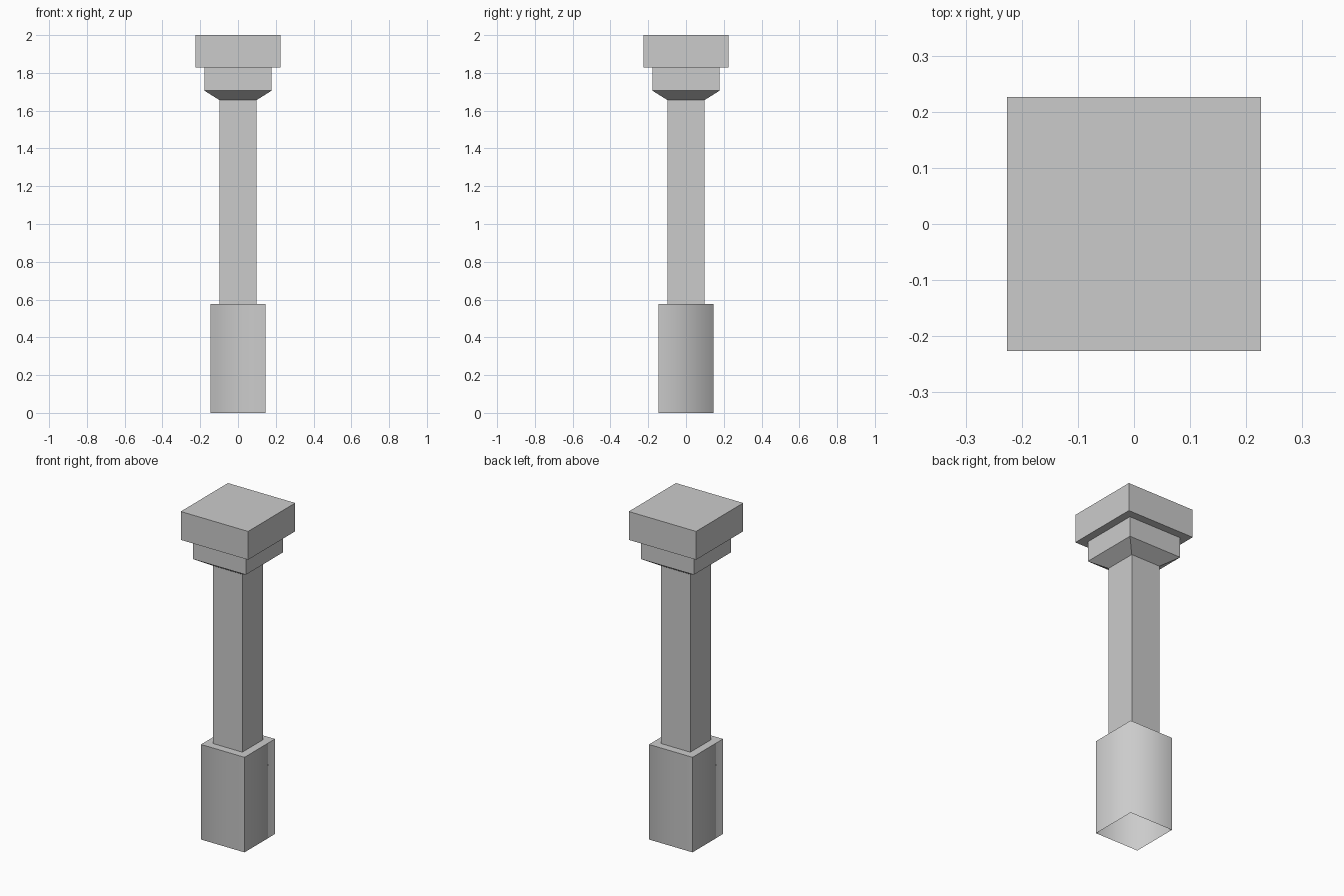
import bpy
import bmesh

cube = bpy.data.objects.get("Cube")
if cube:
    bpy.data.objects.remove(cube, do_unlink=True)

stone = bpy.data.materials.new("light grey stone")
stone.use_nodes = True
grey = (0.6, 0.6, 0.6, 1)
stone.diffuse_color = grey
stone.node_tree.nodes["Principled BSDF"].inputs["Base Color"].default_value = grey


def square_part(name, levels, cap_bottom=True, cap_top=True, soft_corners=False):
    """Stack square rings given as (half width, height) and join them with walls."""
    bm = bmesh.new()
    rings = [[bm.verts.new((sx * h, sy * h, z))
              for sx, sy in ((-1, -1), (1, -1), (1, 1), (-1, 1))]
             for h, z in levels]
    walls = []
    for low, high in zip(rings, rings[1:]):
        for i in range(4):
            j = (i + 1) % 4
            walls.append(bm.faces.new((low[i], low[j], high[j], high[i])))
    if cap_bottom:
        bm.faces.new(rings[0][::-1])
    if cap_top:
        bm.faces.new(rings[-1])
    if soft_corners:
        # Two opposite upright corners shade smoothly, all other edges stay sharp
        for face in walls:
            face.smooth = True
        for edge in bm.edges:
            a, b = edge.verts
            upright = abs(a.co.z - b.co.z) > 0.01
            edge.smooth = upright and a.co.x * a.co.y > 0
    mesh = bpy.data.meshes.new(name)
    bm.to_mesh(mesh)
    bm.free()
    mesh.materials.append(stone)
    obj = bpy.data.objects.new(name, mesh)
    bpy.context.collection.objects.link(obj)
    return obj


# Hollow pedestal, open underneath
square_part("pedestal", [(0.146, 0), (0.146, 0.577)], cap_bottom=False, soft_corners=True)

# Plain square shaft
square_part("shaft", [(0.098, 0.577), (0.098, 1.656)], cap_bottom=False, cap_top=False)

# Capital with a sloping underside
square_part("capital", [(0.098, 1.656), (0.178, 1.706), (0.178, 1.828)],
            cap_bottom=False, cap_top=False)

# Wide top slab
square_part("top_slab", [(0.226, 1.828), (0.226, 2)])
